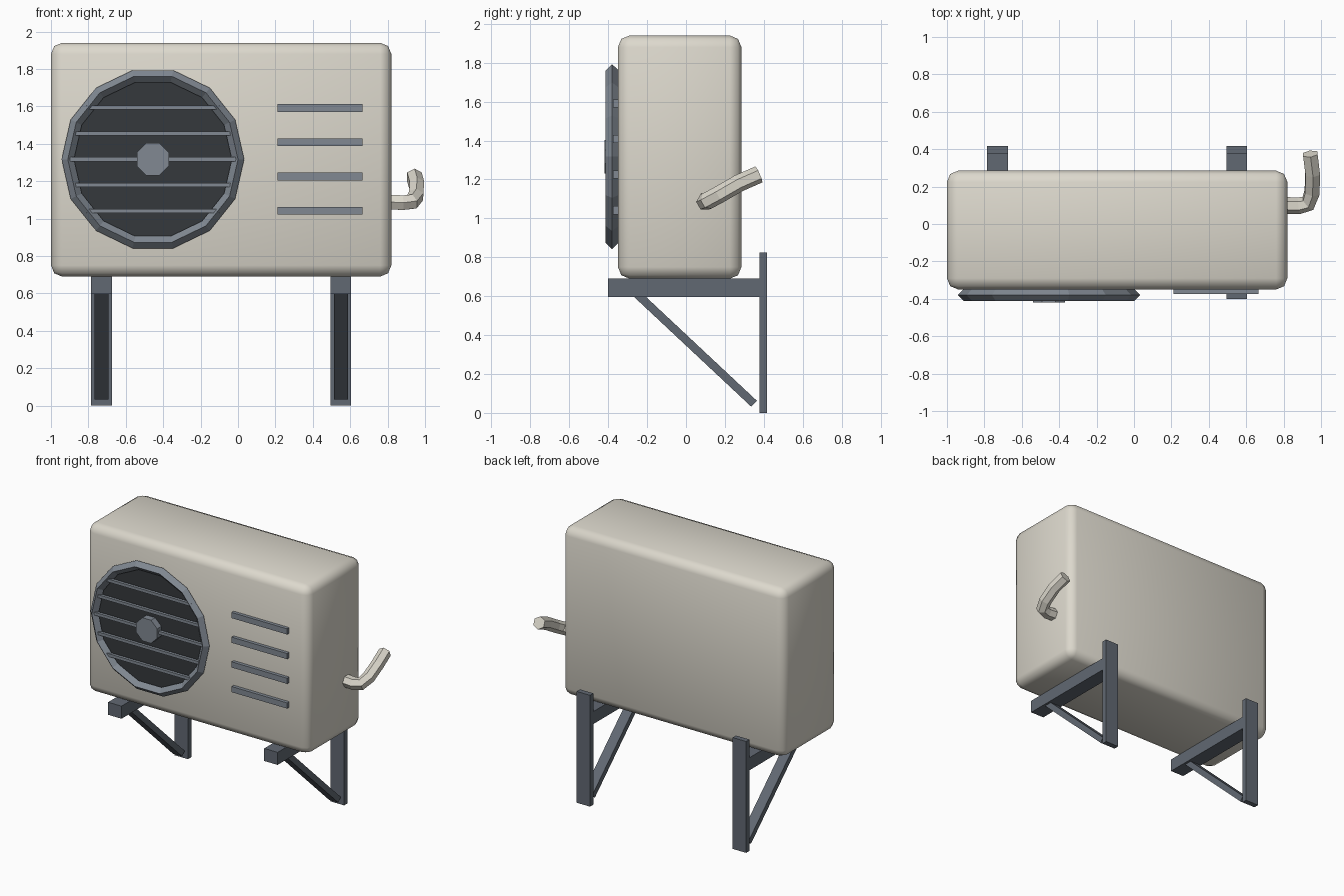
import bpy, math
from mathutils import Vector

if "Cube" in bpy.data.objects:
    bpy.data.objects.remove(bpy.data.objects["Cube"])


def material(name, rgb):
    m = bpy.data.materials.new(name)
    m.diffuse_color = (*rgb, 1)
    m.use_nodes = True
    m.node_tree.nodes["Principled BSDF"].inputs["Base Color"].default_value = m.diffuse_color
    return m


CREAM = material("cream", (0.72, 0.69, 0.61))
STEEL = material("steel", (0.12, 0.14, 0.17))
LIGHT = material("light_steel", (0.22, 0.25, 0.29))
DARK = material("dark", (0.035, 0.04, 0.045))


def finish(name, mat):
    ob = bpy.context.object
    ob.name = name
    ob.data.materials.append(mat)
    return ob


def box(name, lo, hi, mat):
    lo, hi = Vector(lo), Vector(hi)
    bpy.ops.mesh.primitive_cube_add(size=1, location=(lo + hi) / 2)
    ob = finish(name, mat)
    ob.scale = hi - lo
    bpy.ops.object.transform_apply(location=False, rotation=False, scale=True)
    return ob


def disc(name, sides, radius, y0, y1, mat, spin=0):
    bpy.ops.mesh.primitive_cylinder_add(vertices=sides, radius=radius, depth=y1 - y0)
    ob = finish(name, mat)
    ob.rotation_euler = (0, 0, spin)
    bpy.ops.object.transform_apply(location=False)
    ob.rotation_euler = (math.pi / 2, 0, 0)
    ob.location = (FX, (y0 + y1) / 2, FZ)
    return ob


# Casing with soft rounded edges
body = box("casing", (-1, -0.35, 0.69), (0.82, 0.285, 1.94), CREAM)
bevel = body.modifiers.new("bevel", "BEVEL")
bevel.width, bevel.segments = 0.06, 2
bpy.ops.object.modifier_apply(modifier="bevel")
bpy.ops.object.shade_smooth_by_angle(angle=math.radians(50))

# Fan: dark opening, faceted ring, grille bars, hub
FX, FZ, SIDES = -0.455, 1.317, 14
disc("fan_opening", SIDES, 0.455, -0.37, -0.34, DARK, math.pi / 2)  # flat side up
disc("fan_hub", 8, 0.093, -0.42, -0.36, LIGHT, math.pi / 8)
bpy.ops.mesh.primitive_torus_add(major_segments=SIDES, minor_segments=4,
                                 major_radius=0.455, minor_radius=0.033,
                                 location=(FX, -0.38, FZ), rotation=(math.pi / 2, 0, 0))
finish("fan_ring", LIGHT)
for i in range(-2, 3):
    dz = i * 0.138
    half = math.sqrt(0.45 ** 2 - dz ** 2)
    box("grille_bar", (FX - half, -0.402, FZ + dz - 0.011),
        (FX + half, -0.38, FZ + dz + 0.011), LIGHT)

# Vent slats beside the fan
for i in range(4):
    z = 1.042 + i * 0.183
    box("vent_slat", (0.21, -0.375, z - 0.021), (0.665, -0.34, z + 0.021), LIGHT)

# Wall brackets: arm, wall plate and diagonal brace
for x in (-0.73, 0.55):
    box("bracket_arm", (x - 0.055, -0.40, 0.597), (x + 0.055, 0.38, 0.69), STEEL)
    box("wall_plate", (x - 0.055, 0.378, 0), (x + 0.055, 0.417, 0.825), STEEL)
    a, b = Vector((x, -0.265, 0.623)), Vector((x, 0.35, 0.047))
    half = (b - a).length / 2
    brace = box("bracket_brace", (x - 0.038, -half, -0.021), (x + 0.038, half, 0.021), STEEL)
    brace.location = (a + b) / 2
    brace.rotation_euler = (math.atan2(b.z - a.z, b.y - a.y), 0, 0)

# Bent six-sided pipe on the right side
path = [(0.78, 0.10, 1.09), (0.88, 0.097, 1.085), (0.93, 0.11, 1.09),
        (0.952, 0.17, 1.122), (0.955, 0.27, 1.18), (0.942, 0.375, 1.226)]
curve = bpy.data.curves.new("pipe", "CURVE")
curve.dimensions = "3D"
curve.bevel_depth, curve.bevel_resolution = 0.045, 1
curve.use_fill_caps = True
spline = curve.splines.new("POLY")
spline.points.add(len(path) - 1)
for p, co in zip(spline.points, path):
    p.co = (*co, 1)
spline.use_smooth = False
pipe = bpy.data.objects.new("pipe", curve)
bpy.context.collection.objects.link(pipe)
bpy.ops.object.select_all(action="DESELECT")
bpy.context.view_layer.objects.active = pipe
pipe.select_set(True)
bpy.ops.object.convert(target="MESH")
finish("pipe", CREAM)
